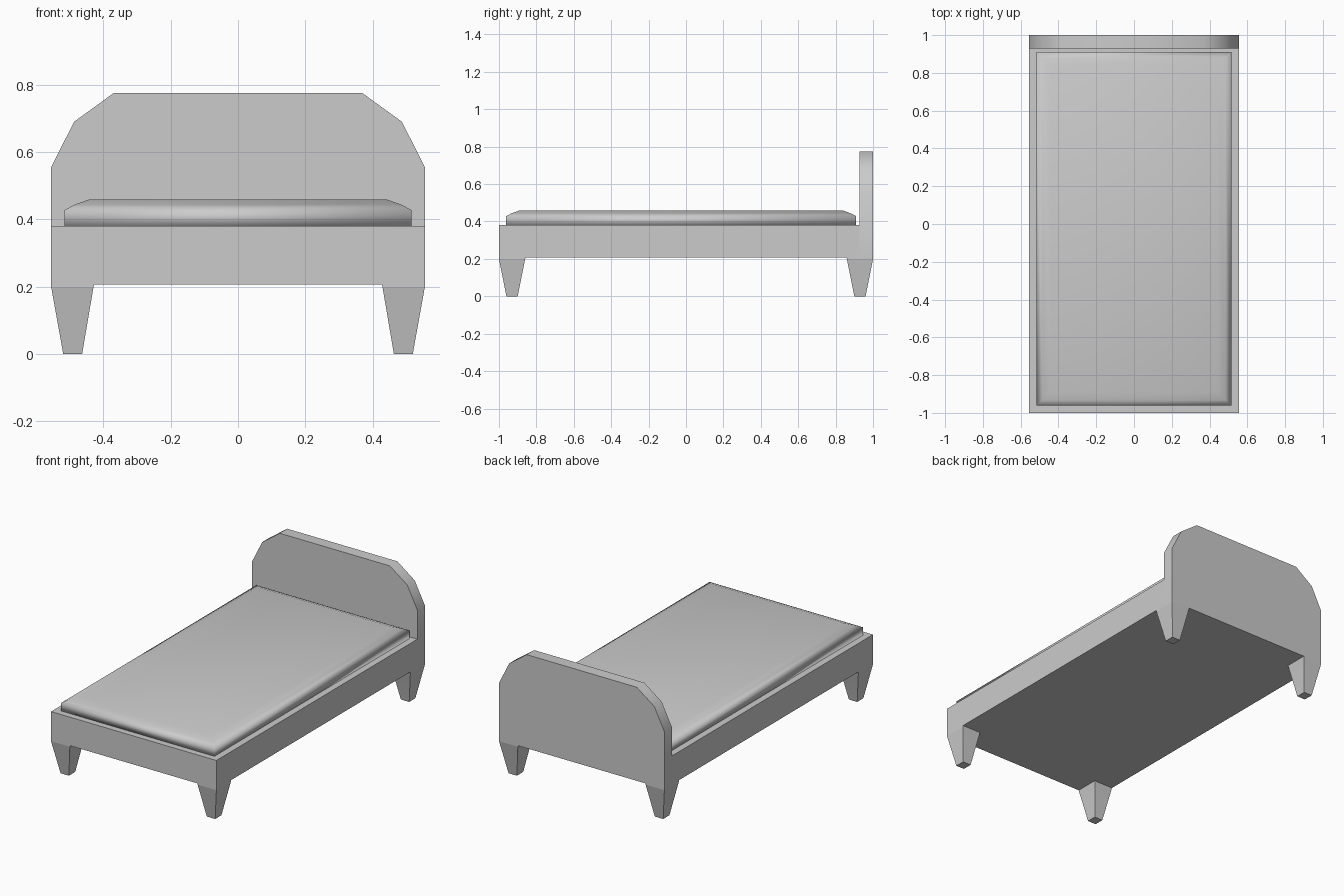
import bpy, bmesh, math

if "Cube" in bpy.data.objects:
    bpy.data.objects.remove(bpy.data.objects["Cube"], do_unlink=True)

GREY = (0.6, 0.6, 0.6, 1)
mat = bpy.data.materials.new("plain grey")
mat.use_nodes = True
mat.diffuse_color = GREY
mat.node_tree.nodes["Principled BSDF"].inputs["Base Color"].default_value = GREY

HALF_W, UNDER, DECK = 0.555, 0.207, 0.38
HEAD_Y = 0.928


def loft(name, rings, smooth_angle):
    """Closed solid skinned through rings of equal point count."""
    bm = bmesh.new()
    loops = [[bm.verts.new(p) for p in ring] for ring in rings]
    for a, b in zip(loops, loops[1:]):
        for i in range(len(a)):
            j = (i + 1) % len(a)
            bm.faces.new((a[i], a[j], b[j], b[i]))
    bm.faces.new(loops[0][::-1])
    bm.faces.new(loops[-1])
    bmesh.ops.recalc_face_normals(bm, faces=bm.faces)
    mesh = bpy.data.meshes.new(name)
    bm.to_mesh(mesh)
    bm.free()
    mesh.materials.append(mat)
    obj = bpy.data.objects.new(name, mesh)
    bpy.context.collection.objects.link(obj)
    bpy.ops.object.select_all(action="DESELECT")
    obj.select_set(True)
    bpy.context.view_layer.objects.active = obj
    bpy.ops.object.shade_smooth_by_angle(angle=math.radians(smooth_angle))
    return obj


def rect(x0, x1, y0, y1, z):
    return [(x0, y0, z), (x1, y0, z), (x1, y1, z), (x0, y1, z)]


# Bed frame
loft("bed_frame", [rect(-HALF_W, HALF_W, -1, HEAD_Y, z) for z in (UNDER, DECK)], 30)

# Headboard: chamfered outline given a thickness
half = [(HALF_W, UNDER), (HALF_W, 0.555), (0.487, 0.69), (0.37, 0.775)]
outline = half + [(-x, z) for x, z in reversed(half)]
loft("headboard", [[(x, y, z) for x, z in outline] for y in (HEAD_Y, 1)], 40)

# Mattress with softly rounded upper edge
profile = [(0, DECK), (0, 0.428), (0.03, 0.444), (0.072, 0.459)]
loft("mattress", [rect(-0.515 + d, 0.515 - d, -0.962 + d, 0.91 - d, z)
                  for d, z in profile], 100)

# Tapered legs: short straight collar, then narrowing to the foot
for side, sx in (("left", 1), ("right", -1)):
    for end, sy in (("front", -1), ("back", 1)):
        rings = [rect(sx * (HALF_W - a), sx * (HALF_W - b),
                      sy * (1 - c), sy * (1 - d), z)
                 for a, b, c, d, z in ((0.036, 0.092, 0.04, 0.1, 0),
                                       (0, 0.126, 0, 0.14, 0.2),
                                       (0, 0.128, 0, 0.142, UNDER))]
        loft(f"{end}_{side}_leg", rings, 8)
